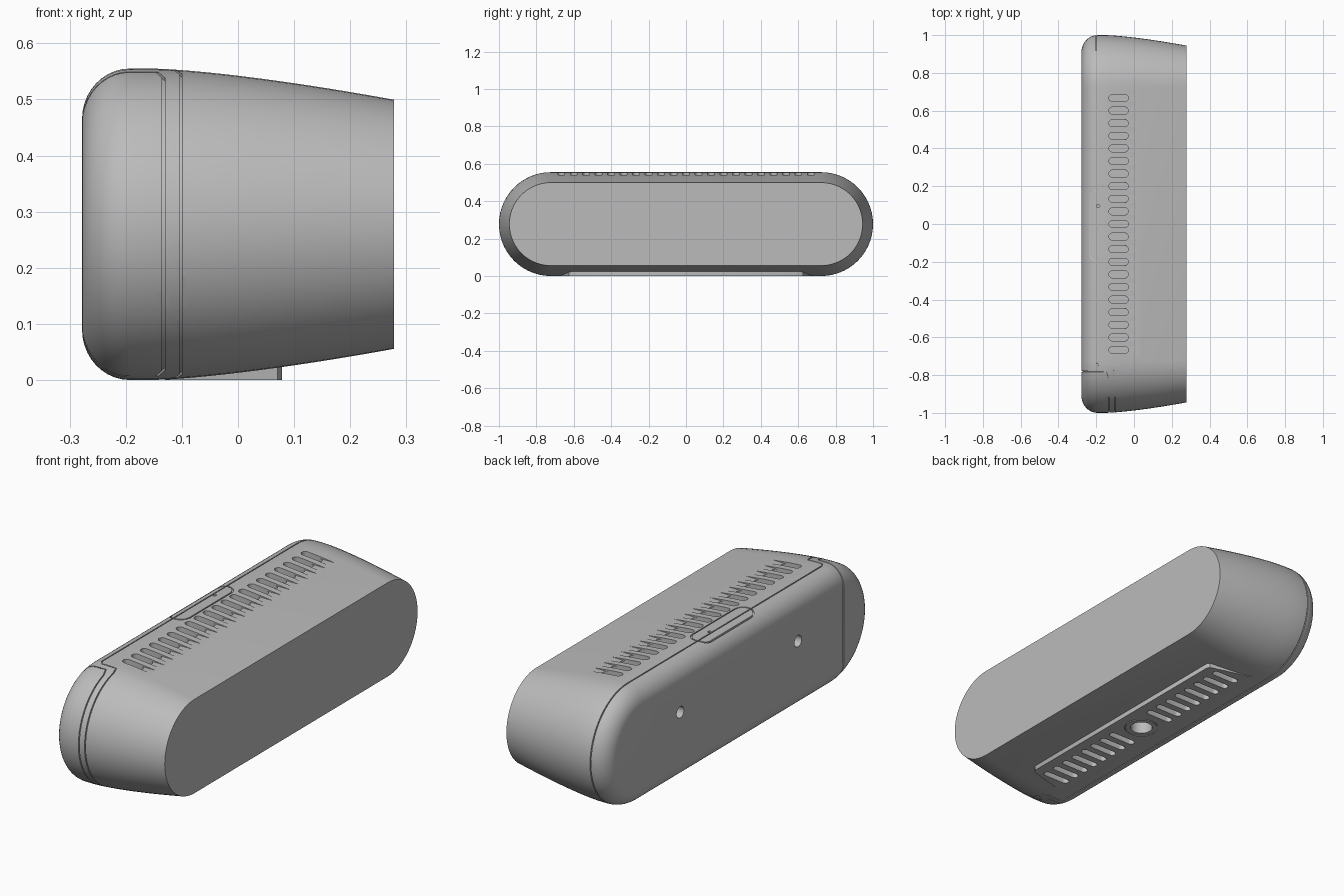
import bpy, bmesh, math
from mathutils import Vector, Matrix

cube = bpy.data.objects.get("Cube")
if cube:
    bpy.data.objects.remove(cube)

MID = 0.2775      # height of the axis, and largest section radius
SPINE = 0.7225    # half length of the straight part
BACK, FRONT, BEND = -0.278, 0.278, -0.193
PITCH = 0.0667    # vent spacing

grey = bpy.data.materials.new("grey plastic")
grey.use_nodes = True
COLOUR = (0.5, 0.5, 0.5, 1)
grey.diffuse_color = COLOUR
grey.node_tree.nodes["Principled BSDF"].inputs["Base Color"].default_value = COLOUR


def radius(x):
    """Section radius of the shell along x."""
    if x < BEND:
        return 0.1875 + 0.09 * math.sqrt(max(0, 1 - ((x - BEND) / 0.085) ** 2))
    return MID - 0.0555 * (max(0, x + 0.15) / 0.428) ** 1.4


def half_ring(x, side, n=28):
    """Half of the capsule section at x, as (point, normal) pairs."""
    out = []
    for i in range(n + 1):
        a = math.pi * (i / n - 0.5)
        d = Vector((0, side * math.cos(a), side * math.sin(a)))
        out.append((Vector((x, side * SPINE, MID)) + d * radius(x), d))
    return out


def on_end(x, y, up):
    """Point on the upper or lower shell near the -y end."""
    r, dy = radius(x), min(0, y + SPINE)
    d = Vector((0, dy, up * math.sqrt(r * r - dy * dy))) / r
    return Vector((x, y, MID)) + Vector((0, 0, d.z * r)), d


def make(name, bm):
    bmesh.ops.recalc_face_normals(bm, faces=bm.faces)
    me = bpy.data.meshes.new(name)
    bm.to_mesh(me)
    bm.free()
    ob = bpy.data.objects.new(name, me)
    bpy.context.collection.objects.link(ob)
    me.materials.append(grey)
    return ob


def loft(bm, rings, closed=False):
    rows = [[bm.verts.new(p) for p in ring] for ring in rings]
    n = len(rows[0])
    pairs = list(zip(rows, rows[1:])) + ([(rows[-1], rows[0])] if closed else [])
    for a, b in pairs:
        for i in range(n):
            j = (i + 1) % n
            bm.faces.new((a[i], a[j], b[j], b[i]))
    if not closed:
        bm.faces.new(rows[0])
        bm.faces.new(rows[-1])


def prism(bm, outline, z0, z1):
    loft(bm, [[(x, y, z) for x, y in outline] for z in (z0, z1)])


def pill(x0, x1, y, r, n=8):
    """Outline of a slot along x."""
    pts = []
    for cx, start in ((x1 - r, -0.5), (x0 + r, 0.5)):
        for i in range(n + 1):
            a = math.pi * (start + i / n)
            pts.append((cx + r * math.cos(a), y + r * math.sin(a)))
    return pts


def circle(x, y, r, n=24):
    return [(x + r * math.cos(math.tau * i / n), y + r * math.sin(math.tau * i / n))
            for i in range(n)]


def cut(targets, bm):
    """Subtract a temporary cutter from the targets."""
    cutter = make("cutter", bm)
    for ob in targets:
        mod = ob.modifiers.new("cut", 'BOOLEAN')
        mod.operation, mod.solver, mod.object = 'DIFFERENCE', 'EXACT', cutter
        bpy.context.view_layer.objects.active = ob
        bpy.ops.object.modifier_apply(modifier=mod.name)
    bpy.data.objects.remove(cutter)


def seam(targets, path, half=0.0025, depth=0.006):
    """Cut a thin closed groove along (point, normal) pairs."""
    rings = []
    for i, (p, n) in enumerate(path):
        tangent = path[(i + 1) % len(path)][0] - path[i - 1][0]
        s = tangent.cross(n).normalized() * half
        d = n * depth
        rings.append([p - d - s, p - d + s, p + d + s, p + d - s])
    bm = bmesh.new()
    loft(bm, rings, closed=True)
    cut(targets, bm)


# Shell: capsule section, rounded back edge, tapering to the flat front
xs = [BEND - 0.085 * math.cos(math.pi / 2 * i / 10) for i in range(10)] + [BEND]
xs += [-0.15 + (FRONT + 0.15) * i / 14 for i in range(15)]
xs[0] = BACK
bm = bmesh.new()
loft(bm, [[p for s in (1, -1) for p, _ in half_ring(x, s)] for x in xs])
shell = make("shell", bm)

# Foot pad under the shell
bm = bmesh.new()
prism(bm, [(0.078, -0.61), (0.07, -0.625), (-0.13, -0.68),
           (-0.13, 0.68), (0.07, 0.625), (0.078, 0.61)], 0, 0.05)
foot = make("foot_pad", bm)

# Top vents: shallow slots with a deeper rear part
for x1, floor in ((0.06, 0.539), (-0.03, 0.525)):
    bm = bmesh.new()
    for k in range(-10, 11):
        prism(bm, pill(-0.133, x1, k * PITCH, 0.0185), floor, 0.6)
    cut([shell], bm)

# Bottom vents and the mounting socket
bm = bmesh.new()
for k in range(2, 10):
    for s in (1, -1):
        prism(bm, pill(-0.11, 0.03, s * k * PITCH, 0.0165), -0.05, 0.025)
prism(bm, circle(-0.044, 0, 0.05), -0.05, 0.12)
cut([shell, foot], bm)
down = Vector((0, 0, -1))
seam([foot], [(Vector((x, y, 0)), down) for x, y in circle(-0.044, 0, 0.075)])

# Two screw holes in the back face and the pinhole in the button
bm = bmesh.new()
for y in (-0.44, 0.44):
    prism(bm, circle(-0.33, y, 0.027), -0.05, 0.05)
bmesh.ops.rotate(bm, verts=bm.verts, cent=(0, 0, 0), matrix=Matrix.Rotation(math.pi / 2, 3, 'Y'))
bmesh.ops.translate(bm, verts=bm.verts, vec=(BACK, 0, 0))
cut([shell], bm)
bm = bmesh.new()
prism(bm, circle(-0.19, 0.095, 0.009, 12), 0.53, 0.6)
cut([shell], bm)

# Seam between the back cover and the shell, stepping forward at the -y end
path = half_ring(-0.2, 1)
steps = (-0.2, -0.185, -0.16, -0.13, -0.112)
path += [on_end(-0.2, -0.73, 1)] + [on_end(x, -0.75, 1) for x in steps[1:]]
path += [q for q in half_ring(-0.102, -1) if q[0].y < -0.76]
path += [on_end(x, -0.75, -1) for x in steps[:0:-1]] + [on_end(-0.2, -0.73, -1)]
seam([shell], path)

# Seam around the removable end cap
EDGE = -0.78
path = [q for q in half_ring(-0.133, -1) if q[0].y < EDGE - 0.008]
wrap = []
for i in range(13):
    t = math.pi / 2 * i / 12
    x = BEND - 0.085 * math.cos(t)
    p, d = on_end(x, EDGE, -1)
    wrap.append((p, (d * math.sin(t) + Vector((-math.cos(t), 0, 0))).normalized()))
wrap += [on_end(x, EDGE, -1) for x in (-0.17, -0.145)]
flip = lambda v, c: Vector((v.x, v.y, c - v.z))
path += wrap[::-1] + [(flip(p, 2 * MID), flip(n, 0)) for p, n in wrap]
seam([shell], path)

# Outline of the button on the top edge
path = []
for y, x in pill(-0.2, 0.2, -0.19, 0.045):
    path.append((Vector((x, y, MID + radius(x))), Vector((0, 0, 1))))
seam([shell], path, 0.003)

# Smooth shading with sharp edges kept
for ob in (shell, foot):
    bpy.ops.object.select_all(action='DESELECT')
    ob.select_set(True)
    bpy.context.view_layer.objects.active = ob
    bpy.ops.object.shade_smooth_by_angle(angle=math.radians(30))
